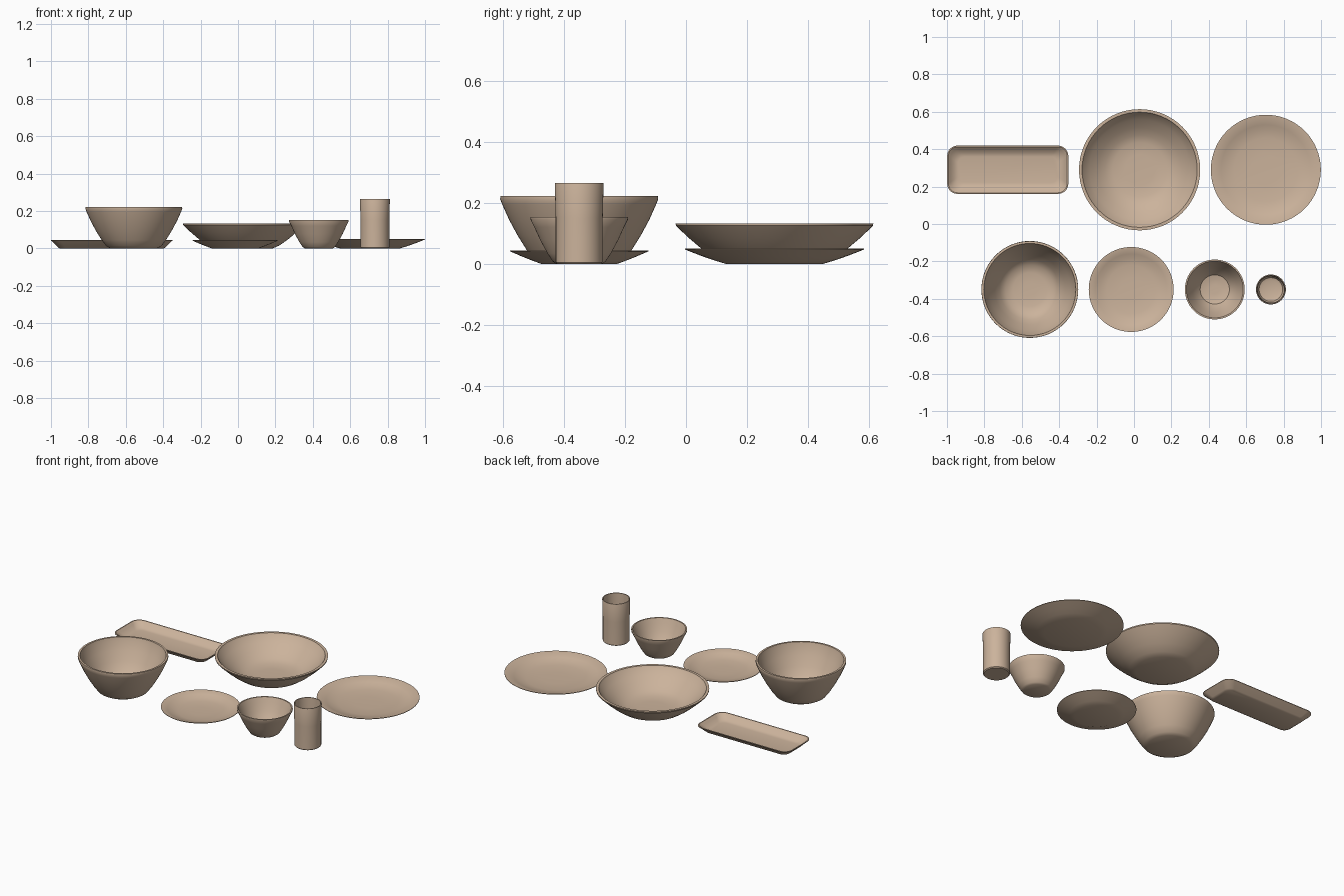
import bpy, bmesh, math

clay = bpy.data.materials.new("warm_beige_ceramic")
clay.diffuse_color = (0.60, 0.45, 0.33, 1)


def loft(name, loops, loc):
    """Skin closed loops from the outer base, over the rim, to the inner floor."""
    bm = bmesh.new()
    rings = [[bm.verts.new(p) for p in loop] for loop in loops]
    n = len(rings[0])
    for a, b in zip(rings, rings[1:]):
        for i in range(n):
            j = (i + 1) % n
            bm.faces.new((a[i], a[j], b[j], b[i]))
    bm.faces.new(rings[0][::-1])
    bm.faces.new(rings[-1])
    bmesh.ops.recalc_face_normals(bm, faces=bm.faces)
    me = bpy.data.meshes.new(name)
    bm.to_mesh(me)
    bm.free()
    me.materials.append(clay)
    ob = bpy.data.objects.new(name, me)
    ob.location = (loc[0], loc[1], 0)
    bpy.context.collection.objects.link(ob)
    bpy.ops.object.select_all(action='DESELECT')
    ob.select_set(True)
    bpy.context.view_layer.objects.active = ob
    bpy.ops.object.shade_smooth_by_angle(angle=math.radians(35))
    return ob


def round_piece(name, loc, profile, n=64):
    loft(name, [[(r * math.cos(2 * math.pi * i / n), r * math.sin(2 * math.pi * i / n), z)
                 for i in range(n)] for r, z in profile], loc)


def rounded_rect(sx, sy, r, z, k=8):
    pts = []
    for q, (cx, cy) in enumerate(((1, 1), (-1, 1), (-1, -1), (1, -1))):
        for i in range(k + 1):
            a = math.pi / 2 * (q + i / k)
            pts.append((cx * (sx / 2 - r) + r * math.cos(a),
                        cy * (sy / 2 - r) + r * math.sin(a), z))
    return pts


# Back row: wide serving bowl and dinner plate
round_piece("serving_bowl", (0.03, 0.29), [
    (0.155, 0), (0.19, 0.015), (0.235, 0.046), (0.28, 0.084), (0.313, 0.115), (0.323, 0.125),
    (0.324, 0.132), (0.308, 0.132), (0.302, 0.122), (0.268, 0.088), (0.225, 0.054),
    (0.185, 0.028), (0.145, 0.014), (0.08, 0.011)])
round_piece("dinner_plate", (0.705, 0.29), [
    (0.16, 0), (0.20, 0.012), (0.24, 0.026), (0.294, 0.047), (0.294, 0.050),
    (0.288, 0.050), (0.24, 0.034), (0.215, 0.025), (0.17, 0.017), (0.08, 0.014)])

# Front row: deep bowl, side plate, small bowl and cup
round_piece("deep_bowl", (-0.557, -0.35), [
    (0.125, 0), (0.147, 0.012), (0.172, 0.045), (0.202, 0.093), (0.230, 0.145), (0.252, 0.194),
    (0.259, 0.212), (0.258, 0.222), (0.246, 0.222), (0.240, 0.200), (0.218, 0.150),
    (0.188, 0.095), (0.160, 0.050), (0.130, 0.022), (0.09, 0.013), (0.04, 0.011)])
round_piece("side_plate", (-0.015, -0.35), [
    (0.125, 0), (0.155, 0.011), (0.19, 0.025), (0.227, 0.041), (0.227, 0.044),
    (0.222, 0.044), (0.19, 0.032), (0.165, 0.022), (0.13, 0.015), (0.06, 0.012)])
round_piece("small_bowl", (0.432, -0.35), [
    (0.075, 0), (0.087, 0.008), (0.104, 0.034), (0.128, 0.078), (0.147, 0.12), (0.160, 0.146),
    (0.160, 0.153), (0.152, 0.153), (0.140, 0.124), (0.120, 0.080), (0.096, 0.038),
    (0.078, 0.017), (0.05, 0.010), (0.025, 0.009)])
round_piece("cup", (0.732, -0.35), [
    (0.072, 0), (0.077, 0.005), (0.077, 0.15), (0.080, 0.262), (0.079, 0.265),
    (0.074, 0.265), (0.071, 0.15), (0.070, 0.03), (0.063, 0.016), (0.045, 0.010)])

# Long tray with flared walls
tray = [(0.555, 0.165, 0.035, 0), (0.575, 0.185, 0.04, 0.006), (0.635, 0.245, 0.05, 0.036),
        (0.648, 0.258, 0.055, 0.041), (0.648, 0.258, 0.055, 0.044), (0.636, 0.246, 0.05, 0.044),
        (0.61, 0.22, 0.045, 0.032), (0.57, 0.18, 0.04, 0.014), (0.53, 0.14, 0.035, 0.010)]
loft("serving_tray", [rounded_rect(*t) for t in tray], (-0.675, 0.29))
